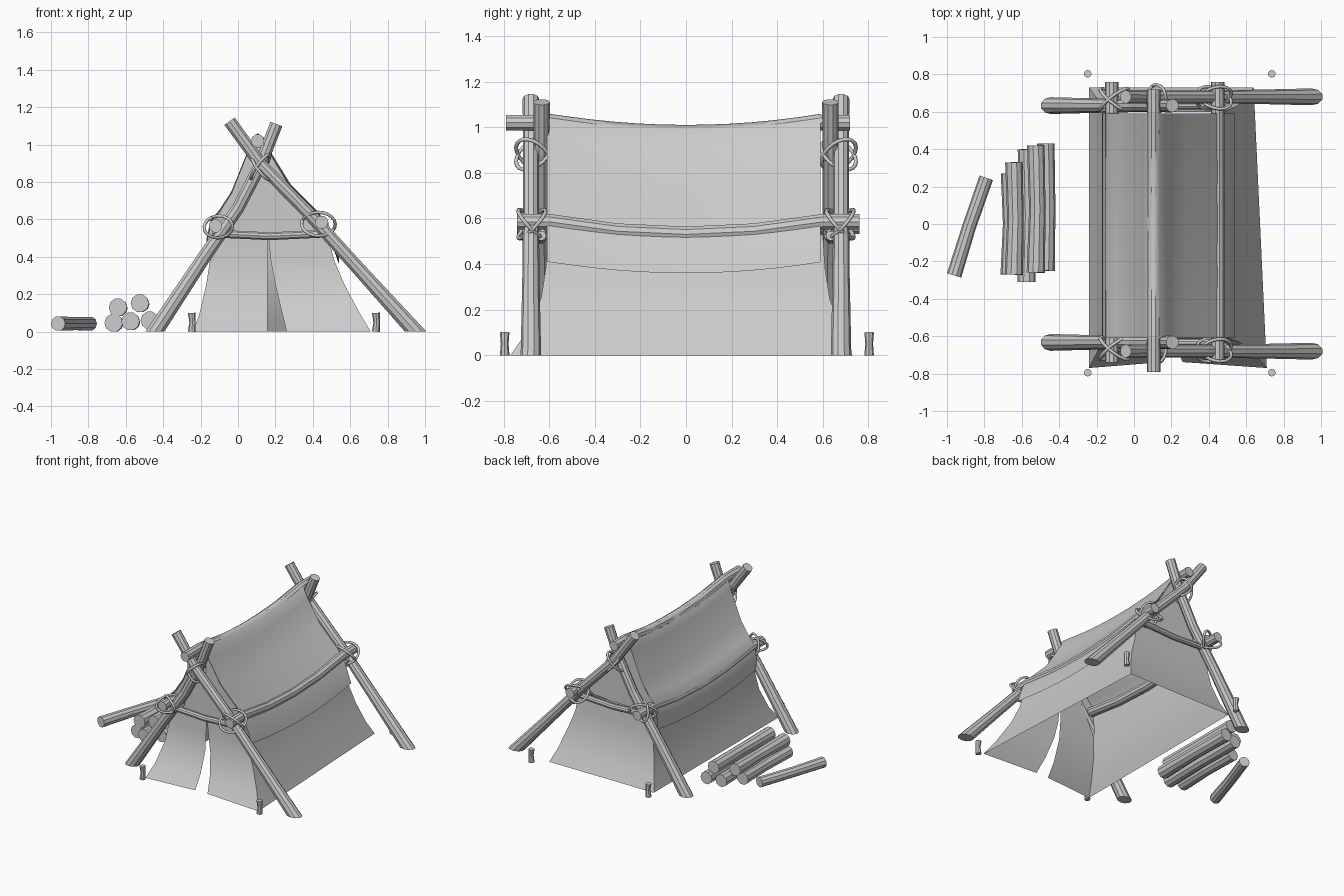
import bpy, bmesh, math
from mathutils import Vector

cube = bpy.data.objects.get("Cube")
if cube:
    bpy.data.objects.remove(cube)

grey = bpy.data.materials.new("plain_grey")
grey.use_nodes = True
grey.diffuse_color = (0.6, 0.6, 0.6, 1)
grey.node_tree.nodes["Principled BSDF"].inputs["Base Color"].default_value = (0.6, 0.6, 0.6, 1)


def finish(name, bm, angle=None):
    mesh = bpy.data.meshes.new(name)
    bm.to_mesh(mesh)
    bm.free()
    mesh.materials.append(grey)
    ob = bpy.data.objects.new(name, mesh)
    bpy.context.collection.objects.link(ob)
    if angle:
        bpy.ops.object.select_all(action='DESELECT')
        ob.select_set(True)
        bpy.context.view_layer.objects.active = ob
        bpy.ops.object.shade_smooth_by_angle(angle=math.radians(angle))
    return ob


def tube(name, path, radii, sides=10, closed=False, flat_foot=False, angle=None):
    """Sweep a round section along a path; a flat foot is cut level with the ground."""
    pts = [Vector(p) for p in path]
    n = len(pts)
    bm = bmesh.new()
    rings = []
    for i, p in enumerate(pts):
        if closed:
            t = pts[(i + 1) % n] - pts[i - 1]
        else:
            t = pts[min(i + 1, n - 1)] - pts[max(i - 1, 0)]
        t.normalize()
        if closed:
            a = (p - sum(pts, Vector()) / n)
        else:
            a = Vector((1, 0, 0)) if abs(t.y) > 0.7 else Vector((0, 1, 0))
        a = (a - t * a.dot(t)).normalized()
        b = t.cross(a)
        r = radii if isinstance(radii, float) else radii[i]
        ring = []
        for k in range(sides):
            w = math.tau * k / sides
            v = p + (a * math.cos(w) + b * math.sin(w)) * r
            if flat_foot and i == 0:
                v = v - t * (v.z / t.z)
            ring.append(bm.verts.new(v))
        rings.append(ring)
    for i in range(n if closed else n - 1):
        lo, hi = rings[i], rings[(i + 1) % n]
        for k in range(sides):
            j = (k + 1) % sides
            bm.faces.new((lo[k], lo[j], hi[j], hi[k]))
    if not closed:
        bm.faces.new(rings[0][::-1])
        bm.faces.new(rings[-1])
    return finish(name, bm, angle)


def sheet(name, rows, angle=60):
    """Single cloth surface through rows of points."""
    bm = bmesh.new()
    grid = [[bm.verts.new(p) for p in row] for row in rows]
    for r0, r1 in zip(grid, grid[1:]):
        for k in range(len(r0) - 1):
            bm.faces.new((r0[k], r0[k + 1], r1[k + 1], r1[k]))
    return finish(name, bm, angle)


def rope(name, c, u, v):
    c, u, v = Vector(c), Vector(u), Vector(v)
    path = [c + u * math.cos(math.tau * i / 20) + v * math.sin(math.tau * i / 20) for i in range(20)]
    tube(name, path, 0.009, 6, closed=True, angle=70)


def sag(y, depth=0.05):
    return depth * (1 - (y / 0.6) ** 2) if abs(y) < 0.6 else 0


# Crossed end frames with lashings
long_pole = [(.95, 0), (.65, .33), (.38, .63), (.125, .89), (-.045, 1.125)]
short_pole = [(-.445, 0), (-.18, .4), (0, .66), (.12, .89), (.205, 1.11)]
for end, s in (("front", -1), ("back", 1)):
    thick = [.045, .038, .035, .035, .036]
    tube(end + "_long_pole", [(x, s * .68, z) for x, z in long_pole], thick, flat_foot=True)
    tube(end + "_short_pole", [(x, s * .633, z) for x, z in short_pole], thick, flat_foot=True)
    tube(end + "_crossbar", [(-.14, s * .635, .525), (.17, s * .635, .51), (.48, s * .635, .525)], .022)
    for k in (-1, 1):
        rope(end + "_apex_rope", (.12, s * .67, .88), (k * .05, 0, .06), (0, s * .075, k * .03))
        rope(end + "_right_rope", (.43, s * .675, .575), (.085, k * .04, .02), (-.03, k * .045, .06))
        rope(end + "_left_rope", (-.105, s * .665, .56), (.07, k * .04, -.02), (.03, k * .045, .055))

# Ridge pole and side rails, bowed in the middle
stations = (-.6, -.3, 0, .3, .6)
for name, x, z, y0, y1 in (("ridge_pole", .105, 1.02, -.79, .72),
                           ("left_rail", -.12, .565, -.74, .76),
                           ("right_rail", .447, .585, -.74, .76)):
    path = [(x, y, z - sag(y, .055)) for y in (y0,) + stations + (y1,)]
    tube(name, path, .036)

# Draped roof cloth
profile = [(-.17, .41), (-.168, .5), (-.145, .6), (-.1, .65), (-.035, .75), (.05, .96), (.077, 1.04),
           (.105, 1.06), (.135, 1.04), (.175, .96), (.28, .79), (.43, .64), (.49, .55), (.54, .41)]
ys = [-.61 + .1 * i for i in range(13)]
sheet("roof_cloth", [[(x, y, z - sag(y)) for x, z in profile] for y in ys], 70)

# Gable cloths under the roof
for end, y in (("front", -.6), ("back", .585)):
    bm = bmesh.new()
    bm.faces.new([bm.verts.new((x * .98, y, z - .01)) for x, z in profile[1:-1]])
    finish(end + "_gable_cloth", bm)

# Flared lower walls: height, left, right front, right back, front y, back y, opening edge
levels = [(.53, -.135, .475, .475, -.605, .6, .16),
          (.38, -.15, .515, .505, -.615, .61, .175),
          (.25, -.17, .57, .55, -.635, .63, .2),
          (.1, -.205, .65, .6, -.70, .68, .235),
          (0, -.24, .71, .64, -.77, .73, .26)]
left, right, back, flap_l, flap_r = [], [], [], [], []
for z, xl, xf, xb, yf, yb, xo in levels:
    inner = yf + (.53 - z) * .06
    left.append([(xl, yb, z), (xl, yf, z)])
    right.append([(xf, yf, z), (xb, yb, z)])
    back.append([(xb, yb, z), (xl, yb, z)])
    flap_l.append([(xl, yf, z), (.157, inner, z)])
    flap_r.append([(xo, inner, z), (xf, yf, z)])
for name, rows in (("left_wall", left), ("right_wall", right), ("back_wall", back),
                   ("left_door_flap", flap_l), ("right_door_flap", flap_r)):
    sheet(name, rows)

# Ground stakes
for x in (-.247, .737):
    for y in (-.795, .803):
        tube("ground_stake", [(x, y, 0), (x + .004, y, .05), (x, y, .1)], [.021, .017, .021], 8)

# Firewood pile and one loose log
logs = [(-.665, .047, -.27, .27), (-.642, .13, -.27, .33), (-.575, .055, -.31, .40),
        (-.525, .152, -.26, .42), (-.472, .06, -.25, .43)]
for x, z, y0, y1 in logs:
    mid = (y0 + y1) / 2
    tube("firewood_log", [(x, y0, z), (x + .008, mid, z - .004), (x, y1, z)], [.049, .044, .047])
tube("loose_log", [(-.962, -.275, .043), (-.88, -.01, .043), (-.79, .247, .043)], [.04, .037, .038])
